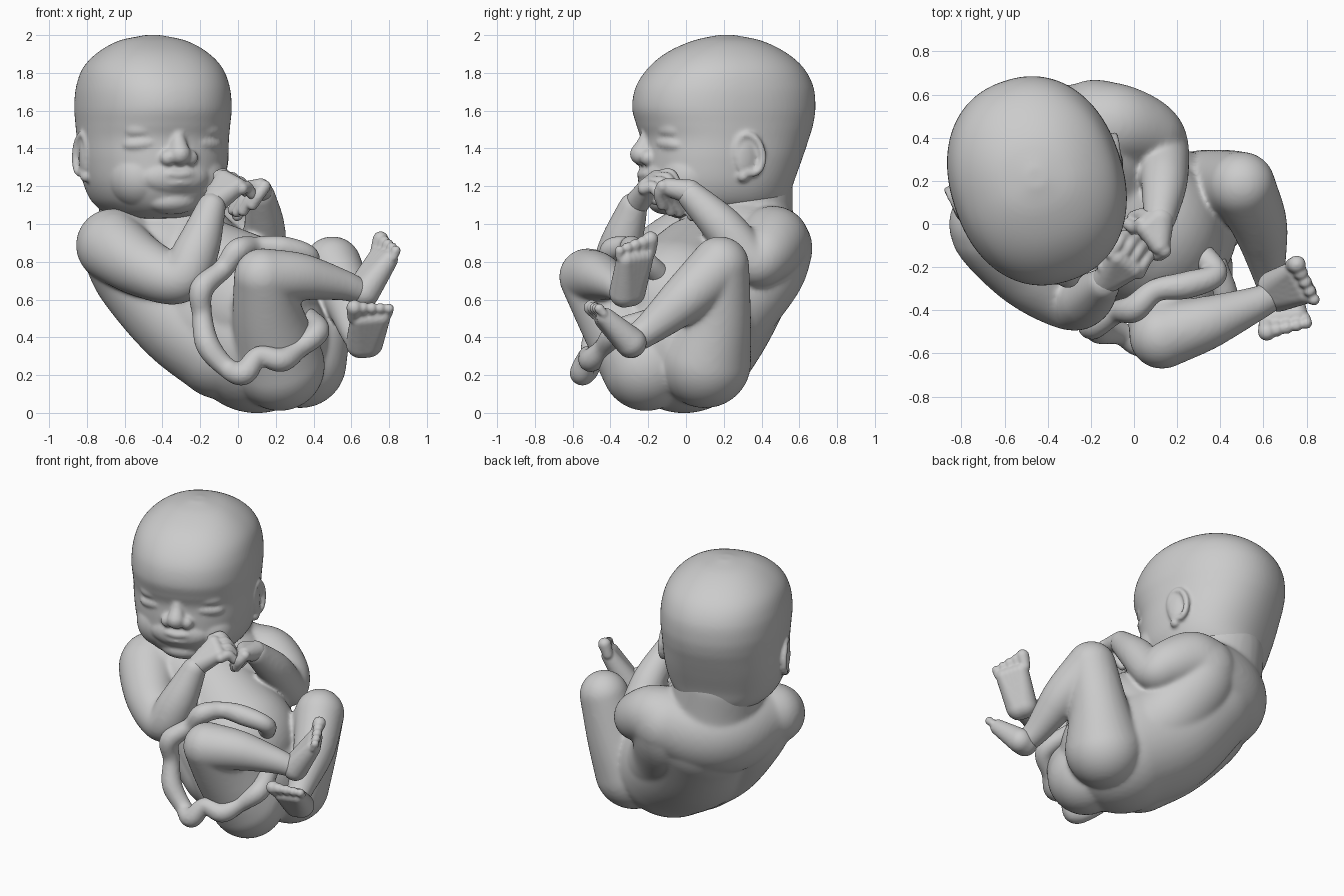
import bpy, bmesh, math
from mathutils import Vector, Matrix


# Unit spheres used as clay for every soft part
def unit_sphere(level):
    bm = bmesh.new()
    bmesh.ops.create_icosphere(bm, subdivisions=level, radius=1)
    bm.verts.index_update()
    data = ([v.co.copy() for v in bm.verts], [[v.index for v in f.verts] for f in bm.faces])
    bm.free()
    return data


def spline(pts, count):
    """Smooth points through pts; count(b, c) gives steps per span."""
    p = [Vector(q) for q in pts]
    p = [2 * p[0] - p[1]] + p + [2 * p[-1] - p[-2]]
    out = []
    for a, b, c, d in zip(p, p[1:], p[2:], p[3:]):
        n = count(b, c)
        for i in range(n):
            t = i / n
            out.append(0.5 * (2 * b + (c - a) * t + (2 * a - 5 * b + 4 * c - d) * t * t
                              + (3 * b - a - 3 * c + d) * t ** 3))
    return out + [p[-2]]


COARSE, FINE = unit_sphere(3), unit_sphere(4)


class Clay:
    """Collects overlapping shapes and fuses them into one smooth skin."""

    def __init__(self):
        self.verts, self.faces = [], []

    def add(self, verts, faces):
        n = len(self.verts)
        self.verts += [tuple(v) for v in verts]
        self.faces += [[i + n for i in f] for f in faces]

    def ball(self, c, r, yaw=0, pitch=0):
        r = (r, r, r) if isinstance(r, (int, float)) else r
        m = (Matrix.Translation(c) @ Matrix.Rotation(math.radians(yaw), 4, 'Z')
             @ Matrix.Rotation(math.radians(pitch), 4, 'Y') @ Matrix.Diagonal((*r, 1)))
        vs, fs = FINE if max(r) > 0.12 else COARSE
        self.add([m @ v for v in vs], fs)

    def limb(self, *pts, step=0.2):
        for q in spline(pts, lambda b, c: max(2, math.ceil((c - b).length / (step * min(b[3], c[3]))))):
            self.ball(q[:3], q[3])

    def finish(self, name, voxel, smooth):
        me = bpy.data.meshes.new(name)
        me.from_pydata(self.verts, [], self.faces)
        ob = bpy.data.objects.new(name, me)
        bpy.context.collection.objects.link(ob)
        rm = ob.modifiers.new("fuse", 'REMESH')
        rm.mode, rm.voxel_size, rm.use_smooth_shade = 'VOXEL', voxel, True
        sm = ob.modifiers.new("soften", 'SMOOTH')
        sm.factor, sm.iterations = 0.5, smooth
        return ob


def hand(name, wrist, knuckle, across, point, curl):
    clay = Clay()
    wrist, knuckle = Vector(wrist), Vector(knuckle)
    across, point, curl = (Vector(v).normalized() for v in (across, point, curl))
    for s in (-0.05, -0.025, 0, 0.025, 0.05):
        clay.limb((*wrist, 0.066), (*(knuckle + across * s), 0.047))
    for i, length in enumerate((0.10, 0.12, 0.12, 0.09)):
        k = knuckle + across * (i - 1.5) * 0.054
        mid = k + point * length * 0.6
        clay.limb((*k, 0.034), (*mid, 0.032), (*(mid + point * 0.03 + curl * length * 0.5), 0.028))
    base = wrist.lerp(knuckle, 0.4) - across * 0.05
    clay.limb((*base, 0.04), (*(base + curl * 0.05 + point * 0.04), 0.033),
              (*(base + curl * 0.07 + point * 0.1), 0.028))
    clay.finish(name, 0.008, 4)


def foot(name, heel, front, across, toes):
    clay = Clay()
    heel, front = Vector(heel), Vector(front)
    across, toes = Vector(across).normalized(), Vector(toes).normalized()
    for s in (-1, -0.5, 0, 0.5, 1):
        clay.limb((*(heel + across * s * 0.02), 0.08), (*(front + across * s * 0.058), 0.05))
    for i, r in enumerate((0.042, 0.033, 0.031, 0.029, 0.027)):
        a = front + across * (-0.09 + i * 0.047 - (i > 0) * 0.001) + toes * 0.02
        clay.limb((*a, r * 0.8), (*(a + toes * (0.07 - i * 0.008)), r))
    clay.finish(name, 0.008, 5)


# Torso: twisted trunk from shoulders down to the pelvis
body = Clay()
body.ball((-0.36, 0.24, 0.84), (0.44, 0.35, 0.27), yaw=27)
body.limb((-0.33, 0.25, 0.8, 0.36), (-0.15, 0.1, 0.55, 0.38), (0.1, -0.01, 0.38, 0.382), step=0.1)
body.limb((-0.2, 0.06, 0.79, 0.25), (0.06, -0.04, 0.58, 0.355), step=0.1)
# Flanks under each shoulder, yoke across the shoulders, and the neck
body.limb((-0.62, 0.04, 0.87, 0.21), (-0.52, 0.09, 0.73, 0.24), (-0.3, 0.02, 0.5, 0.26),
          (-0.08, -0.05, 0.34, 0.27), step=0.1)
body.limb((-0.18, 0.45, 0.87, 0.22), (-0.16, 0.39, 0.76, 0.24), (-0.04, 0.23, 0.55, 0.245),
          (0.17, 0.08, 0.35, 0.25), step=0.1)
body.limb((-0.63, 0.06, 0.88, 0.2), (-0.45, 0.29, 0.85, 0.3), (-0.15, 0.46, 0.88, 0.205), step=0.1)
body.limb((-0.4, 0.26, 0.85, 0.33), (-0.43, 0.27, 1.0, 0.3), (-0.46, 0.28, 1.18, 0.285), step=0.08)

# Right arm
body.limb((-0.62, 0.05, 0.88, 0.2), (-0.66, -0.03, 0.88, 0.19), (-0.5, -0.23, 0.77, 0.16),
          (-0.31, -0.36, 0.71, 0.13), (-0.22, -0.35, 0.86, 0.12), (-0.14, -0.28, 1.09, 0.078), step=0.12)
hand("right_hand", (-0.13, -0.26, 1.11), (-0.04, -0.18, 1.22), (0.65, -0.45, -0.35), (0.45, 0.85, 0.15), (0.3, 0.1, -0.9))

# Left arm
body.limb((-0.2, 0.45, 0.88, 0.21), (-0.08, 0.46, 0.9, 0.19), (0.06, 0.42, 0.84, 0.16),
          (0.13, 0.35, 0.8, 0.125), (0.14, 0.2, 0.98, 0.11), (0.12, 0.03, 1.15, 0.078), step=0.12)
hand("left_hand", (0.12, 0.02, 1.17), (0.09, -0.06, 1.19), (0.55, -0.7, 0.1), (-0.5, -0.3, -0.75), (-0.4, 0.5, -0.7))

# Right leg, crossing in front
body.limb((0.22, -0.21, 0.25, 0.24), (0.16, -0.38, 0.5, 0.19), (0.13, -0.52, 0.72, 0.152), step=0.12)
body.limb((0.13, -0.52, 0.72, 0.152), (0.33, -0.46, 0.72, 0.125),
          (0.54, -0.38, 0.68, 0.085), (0.63, -0.34, 0.65, 0.07), step=0.12)
foot("right_foot", (0.66, -0.31, 0.64), (0.77, -0.27, 0.82), (0.45, -0.8, -0.15), (0.3, 0.05, 0.9))

# Left leg
body.limb((0.33, 0.1, 0.27, 0.245), (0.42, 0.16, 0.5, 0.185), (0.5, 0.18, 0.78, 0.155), step=0.12)
body.limb((0.5, 0.18, 0.78, 0.155), (0.58, 0.0, 0.61, 0.13),
          (0.62, -0.2, 0.44, 0.085), (0.64, -0.28, 0.39, 0.075), step=0.12)
foot("left_foot", (0.67, -0.29, 0.37), (0.7, -0.43, 0.5), (1, 0.1, 0.1), (0.05, -0.6, 0.65))
body.finish("body", 0.0125, 14)

# Head: lofted skull (z, front, back, half width), built facing -y then turned
head = Clay()
sections = [(1.03, -0.25, 0.28, 0.22), (1.07, -0.345, 0.31, 0.265), (1.13, -0.4, 0.34, 0.325),
            (1.22, -0.435, 0.365, 0.365), (1.34, -0.44, 0.41, 0.385), (1.45, -0.44, 0.45, 0.39),
            (1.53, -0.465, 0.475, 0.395), (1.62, -0.487, 0.487, 0.40), (1.73, -0.465, 0.475, 0.39),
            (1.83, -0.395, 0.42, 0.355), (1.91, -0.295, 0.325, 0.28), (1.97, -0.16, 0.2, 0.175),
            (2.0, -0.03, 0.06, 0.04)]
rows = spline(sections, lambda b, c: 8)
N, rings = 96, []
for z, f, b, w in rows:
    for i in range(N):
        c, s = math.cos(2 * math.pi * i / N), math.sin(2 * math.pi * i / N)
        e = 2 / 2.2
        rings.append((w * math.copysign(abs(c) ** e, c),
                      (b if s > 0 else -f) * math.copysign(abs(s) ** e, s), z))
quads = [[r * N + i, r * N + (i + 1) % N, (r + 1) * N + (i + 1) % N, (r + 1) * N + i]
         for r in range(len(rows) - 1) for i in range(N)]
head.add(rings, quads + [list(range(N))[::-1], [(len(rows) - 1) * N + i for i in range(N)]])

# Nose, muzzle, chin and lips
head.limb((0, -0.415, 1.5, 0.035), (0, -0.437, 1.43, 0.042), (0, -0.462, 1.37, 0.058))
head.ball((0, -0.375, 1.25), (0.19, 0.085, 0.1))
head.ball((0, -0.32, 1.12), (0.14, 0.095, 0.07))
for z, y, r in ((1.264, -0.452, 0.02), (1.222, -0.442, 0.021)):
    head.limb((-0.15, -0.405, 1.25, 0.012), (-0.06, y + 0.01, z, r), (0, y, z - 0.003, r),
              (0.06, y + 0.01, z, r), (0.15, -0.405, 1.25, 0.012))

# Paired features: nostrils, cheeks, closed lids, ears
for s in (-1, 1):
    head.ball((s * 0.062, -0.442, 1.35), 0.043)
    head.ball((s * 0.15, -0.23, 1.25), (0.17, 0.175, 0.17))
    head.ball((s * 0.175, -0.362, 1.5), (0.105, 0.055, 0.048), yaw=s * 23, pitch=s * 5)
    head.ball((s * 0.175, -0.357, 1.425), (0.11, 0.055, 0.042), yaw=s * 23, pitch=s * 5)
    head.ball((s * 0.375, 0.01, 1.355), (0.033, 0.075, 0.115), yaw=s * 12)
    head.limb(*[(s * (0.383 + 0.022 * (math.cos(a) + 1) / 2), 0.015 + 0.07 * math.cos(a),
                 1.37 + 0.1 * math.sin(a) - 0.02 * math.cos(a), 0.02)
                for a in [math.radians(d) for d in range(-100, 201, 30)]])
    head.ball((s * 0.38, -0.015, 1.255), (0.03, 0.033, 0.035))
ob = head.finish("head", 0.011, 4)
ob.location = (-0.45, 0.2, 0)
ob.rotation_euler = (0, 0, math.radians(18))

# Umbilical cord: lumpy loop around the front thigh
cord = Clay()
path = [(0.28, -0.1, 0.7), (0.38, -0.24, 0.82), (0.25, -0.27, 0.87), (0.1, -0.32, 0.88),
        (0, -0.38, 0.86), (-0.08, -0.42, 0.76), (-0.19, -0.46, 0.66), (-0.19, -0.47, 0.52),
        (-0.16, -0.48, 0.36), (-0.06, -0.52, 0.24), (0.03, -0.54, 0.21), (0.11, -0.53, 0.3),
        (0.23, -0.49, 0.28), (0.32, -0.45, 0.34), (0.42, -0.35, 0.43), (0.38, -0.2, 0.5)]
cord.limb(*[(x, y - 0.012 * (-1) ** i, z, 0.059 + 0.005 * (-1) ** i) for i, (x, y, z) in enumerate(path)])
cord.finish("umbilical_cord", 0.012, 4)
